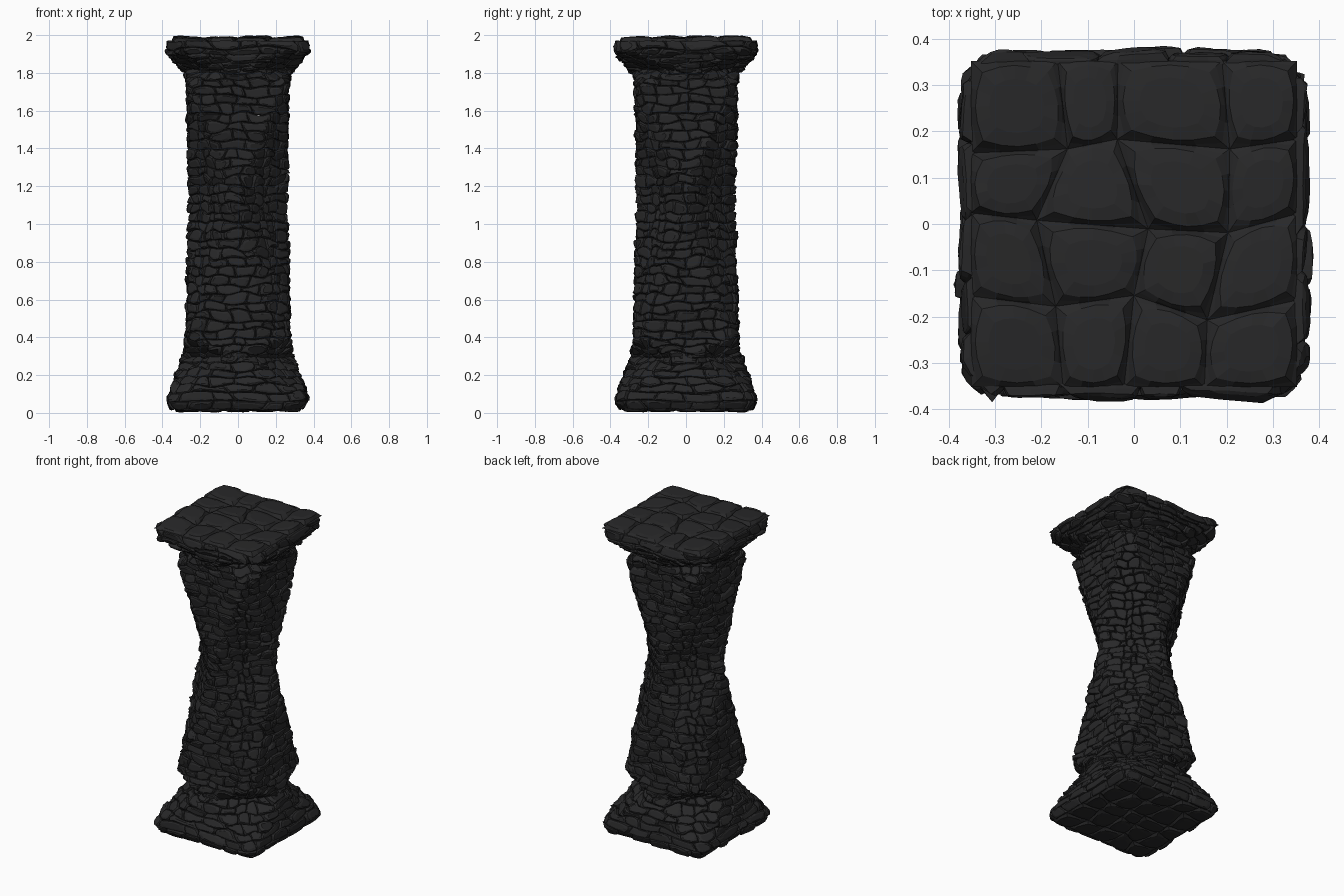
import bpy, bmesh, math, random
from mathutils import Vector

if "Cube" in bpy.data.objects:
    bpy.data.objects.remove(bpy.data.objects["Cube"])

random.seed(7)
SIDES = 16

mat = bpy.data.materials.new("dark_stone")
mat.diffuse_color = (0.021, 0.021, 0.022, 1)
mat.use_nodes = True
mat.node_tree.nodes["Principled BSDF"].inputs["Base Color"].default_value = mat.diffuse_color

# One pillow-shaped stone on a patch; patch(a, b) gives point and normal for a, b in -1..1
def add_stone(bm, patch, bulge, sink, rounding=.45):
    ta, tb = random.uniform(-.45, .45), random.uniform(-.45, .45)
    rings = [(1.0, 0.0, None), (.98, .6 * rounding, .15), (.9, rounding, .75), (.6, rounding + .2, 1.0)]
    loops = []
    for scale, rnd, lift in rings:
        loop = []
        for i in range(SIDES):
            t = 2 * math.pi * i / SIDES
            c, s = math.cos(t), math.sin(t)
            k = scale * ((1 - rnd) / max(abs(c), abs(s)) + rnd)
            a, b = c * k, s * k
            p, n = patch(a, b)
            h = -sink if lift is None else bulge * lift * (1 + ta * a + tb * b + random.uniform(-.1, .1))
            loop.append(bm.verts.new(p + n * h))
        loops.append(loop)
    for lo, hi in zip(loops, loops[1:]):
        for i in range(SIDES):
            j = (i + 1) % SIDES
            bm.faces.new((lo[i], lo[j], hi[j], hi[i]))
    bm.faces.new(loops[-1])

def finish(bm, name):
    me = bpy.data.meshes.new(name)
    bm.to_mesh(me)
    bm.free()
    me.materials.append(mat)
    ob = bpy.data.objects.new(name, me)
    bpy.context.collection.objects.link(ob)

# Point on a chamfered square: h = half width, d = half width across the diagonal
def section(u, h, d):
    q = (u % 1) * 4
    side, f = int(q), q - int(q)
    t = math.atan2(2 * f - 1, 1) + side * math.pi / 2
    c, s = abs(math.cos(t)), abs(math.sin(t))
    r = min(h / max(c, s), d * math.sqrt(2) / (c + s))
    return r * math.cos(t), r * math.sin(t)

# Courses of stones wrapped around a profile of (z, h, d)
def masonry(name, profile, rows, around, bulge):
    cum = [0]
    for p, q in zip(profile, profile[1:]):
        cum.append(cum[-1] + math.hypot(q[0] - p[0], .7 * (q[2] - p[2])))

    def surf(u, v):
        s = min(max(v / rows, 0), 1) * cum[-1]
        i = 0
        while i < len(cum) - 2 and s > cum[i + 1]:
            i += 1
        f = (s - cum[i]) / (cum[i + 1] - cum[i])
        z, h, d = (m + (n - m) * f for m, n in zip(profile[i], profile[i + 1]))
        x, y = section(u, h, d)
        return Vector((x, y, z))

    waves = [[(random.choice((3, 5, 7, 10, 13)), random.uniform(0, 6.28)) for _ in range(3)]
             for _ in range(rows + 1)]

    def line(j, u):
        if j in (0, rows):
            return j
        return j + .13 * sum(math.sin(2 * math.pi * f * u + ph) for f, ph in waves[j])

    bm = bmesh.new()
    for j in range(rows):
        n = around + random.randint(-2, 2)
        start = random.random()
        joints = [(start + (k + random.uniform(-.28, .28)) / n, random.uniform(-.14, .14) / n)
                  for k in range(n)]
        joints.append((joints[0][0] + 1, joints[0][1]))
        for (u0, s0), (u1, s1) in zip(joints, joints[1:]):
            def patch(a, b):
                u = (u0 + s0 * b) * (1 - a) / 2 + (u1 + s1 * b) * (1 + a) / 2
                v = line(j, u) * (1 - b) / 2 + line(j + 1, u) * (1 + b) / 2
                nrm = (surf(u + .012, v) - surf(u - .012, v)).cross(surf(u, v + .3) - surf(u, v - .3))
                return surf(u, v), nrm.normalized()
            add_stone(bm, patch, bulge * random.uniform(.5, 1.5), .007)
    finish(bm, name)

# Flat square of large stones facing up or down
def paving(name, half, z, cells, up, bulge):
    step = 2 * half / cells
    def corner(i, j):
        jx = 0 if i in (0, cells) else random.uniform(-.22, .22)
        jy = 0 if j in (0, cells) else random.uniform(-.22, .22)
        return Vector(((i + jx) * step - half, (j + jy) * step - half, z))
    g = [[corner(i, j) for j in range(cells + 1)] for i in range(cells + 1)]
    bm = bmesh.new()
    for i in range(cells):
        for j in range(cells):
            def patch(a, b):
                if not up:
                    a, b = b, a
                lo = g[i][j].lerp(g[i + 1][j], (1 + a) / 2)
                hi = g[i][j + 1].lerp(g[i + 1][j + 1], (1 + a) / 2)
                return lo.lerp(hi, (1 + b) / 2), Vector((0, 0, 1 if up else -1))
            add_stone(bm, patch, bulge * random.uniform(.8, 1.1), .004, .6)
    finish(bm, name)

# Flared base, from square foot to a turned, diamond-like neck
masonry("base", [(.02, .335, .445), (.06, .36, .485), (.11, .347, .445), (.30, .285, .208)], 7, 22, .013)
# Shaft: square at both ends, turned to a diamond at mid height
masonry("shaft", [(.28, .285, .205), (.40, .262, .345), (.75, .256, .263), (1.06, .252, .188),
                  (1.18, .252, .188), (1.45, .254, .263), (1.74, .256, .345), (1.83, .28, .205)], 34, 20, .013)
# Flared capital
masonry("capital", [(1.81, .285, .208), (1.92, .365, .465), (1.97, .352, .46)], 6, 21, .014)
# Top and underside
paving("top_stones", .352, 1.97, 4, True, .021)
paving("underside_stones", .335, .02, 5, False, .013)
